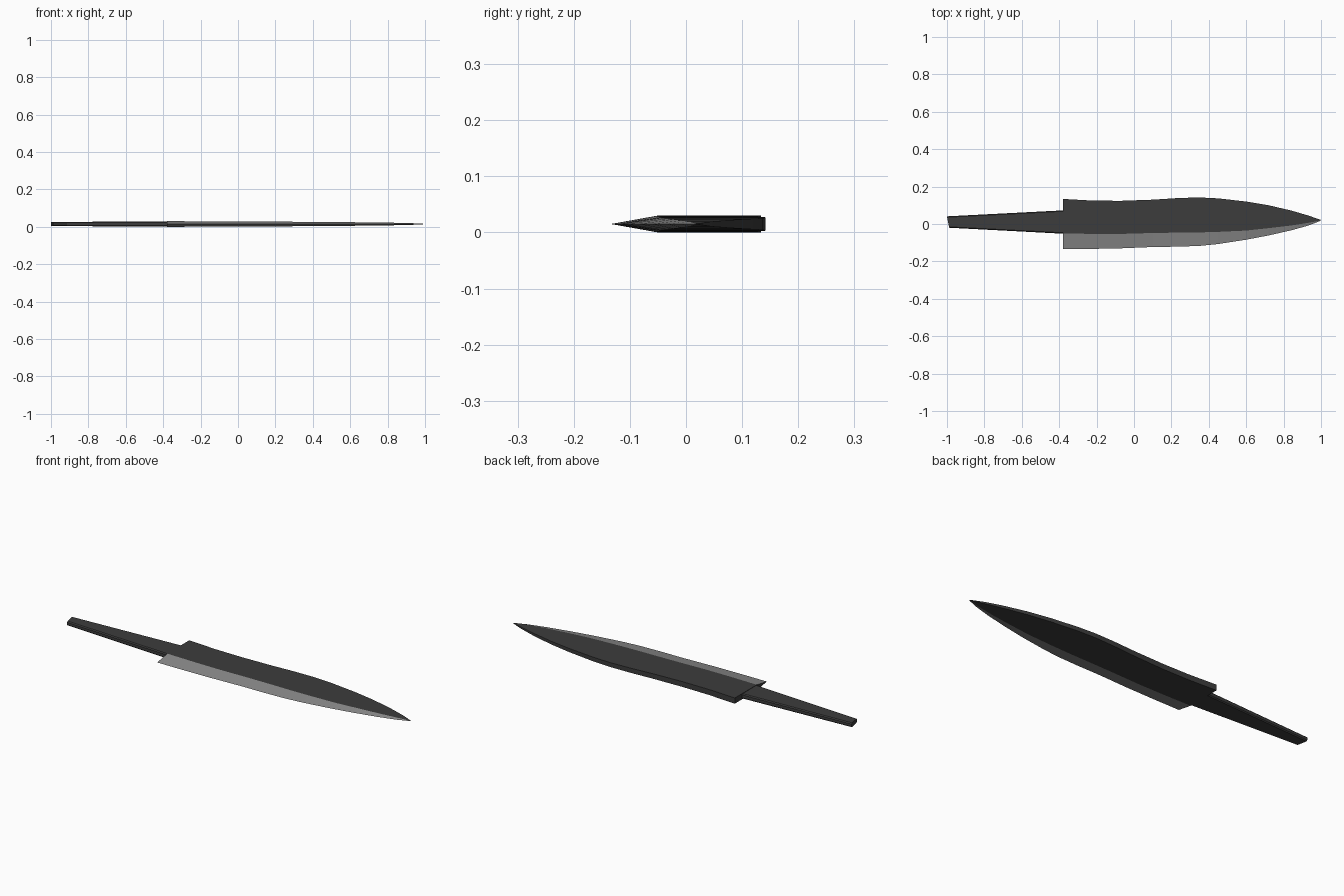
import bpy, bmesh

if "Cube" in bpy.data.objects:
    bpy.data.objects.remove(bpy.data.objects["Cube"])

MID = 0.015  # height of the centre plane


def material(name, value):
    m = bpy.data.materials.new(name)
    m.diffuse_color = (value, value, value, 1)
    m.use_nodes = True
    m.node_tree.nodes["Principled BSDF"].inputs["Base Color"].default_value = m.diffuse_color
    return m


dark = material("dark steel", 0.045)
bright = material("ground steel", 0.25)


def loft(name, sections, mats, rule=None):
    """Skin closed cross-sections and cap both ends."""
    bm = bmesh.new()
    rings = [[bm.verts.new(p) for p in s] for s in sections]
    n = len(rings[0])
    for a, b in zip(rings, rings[1:]):
        for i in range(n):
            j = (i + 1) % n
            f = bm.faces.new((a[i], a[j], b[j], b[i]))
            f.material_index = rule(i) if rule else 0
    bm.faces.new(rings[0])
    bm.faces.new(rings[-1])
    bmesh.ops.recalc_face_normals(bm, faces=bm.faces[:])
    mesh = bpy.data.meshes.new(name)
    bm.to_mesh(mesh)
    bm.free()
    for m in mats:
        mesh.materials.append(m)
    ob = bpy.data.objects.new(name, mesh)
    bpy.context.collection.objects.link(ob)
    return ob


# Blade stations: x, spine y, grind line y, cutting edge y, half thickness
stations = [
    (-0.38, 0.134, -0.050, -0.134, 0.0150),
    (-0.22, 0.125, -0.053, -0.133, 0.0145),
    (-0.07, 0.124, -0.053, -0.130, 0.0140),
    (0.10, 0.130, -0.048, -0.123, 0.0132),
    (0.24, 0.139, -0.046, -0.121, 0.0124),
    (0.35, 0.142, -0.045, -0.117, 0.0116),
    (0.45, 0.137, -0.042, -0.107, 0.0108),
    (0.60, 0.120, -0.035, -0.084, 0.0096),
    (0.72, 0.100, -0.022, -0.061, 0.0085),
    (0.84, 0.072, -0.008, -0.034, 0.0066),
    (0.93, 0.046, 0.006, -0.009, 0.0045),
    (0.998, 0.022, 0.019, 0.017, 0.0008),
]
blade = [[(x, e, MID), (x, g, MID + t), (x, s, MID + t),
          (x, s, MID - t), (x, g, MID - t)] for x, s, g, e, t in stations]
# The two faces touching the cutting edge are the bright grind
loft("blade", blade, [dark, bright], lambda i: 1 if i in (0, 4) else 0)


# Tapered tang with chamfered long edges and a slanted butt
def tang_section(x, lo, hi, t, slant=0.0, c=0.005):
    pts = [(lo, -t + c), (lo + c, -t), (hi - c, -t), (hi, -t + c),
           (hi, t - c), (hi - c, t), (lo + c, t), (lo, t - c)]
    return [(x + slant * (hi - y) / (hi - lo), y, MID + z) for y, z in pts]


loft("tang", [tang_section(-1.0, -0.020, 0.041, 0.0115, 0.012),
              tang_section(-0.375, -0.052, 0.073, 0.0130)], [dark])
